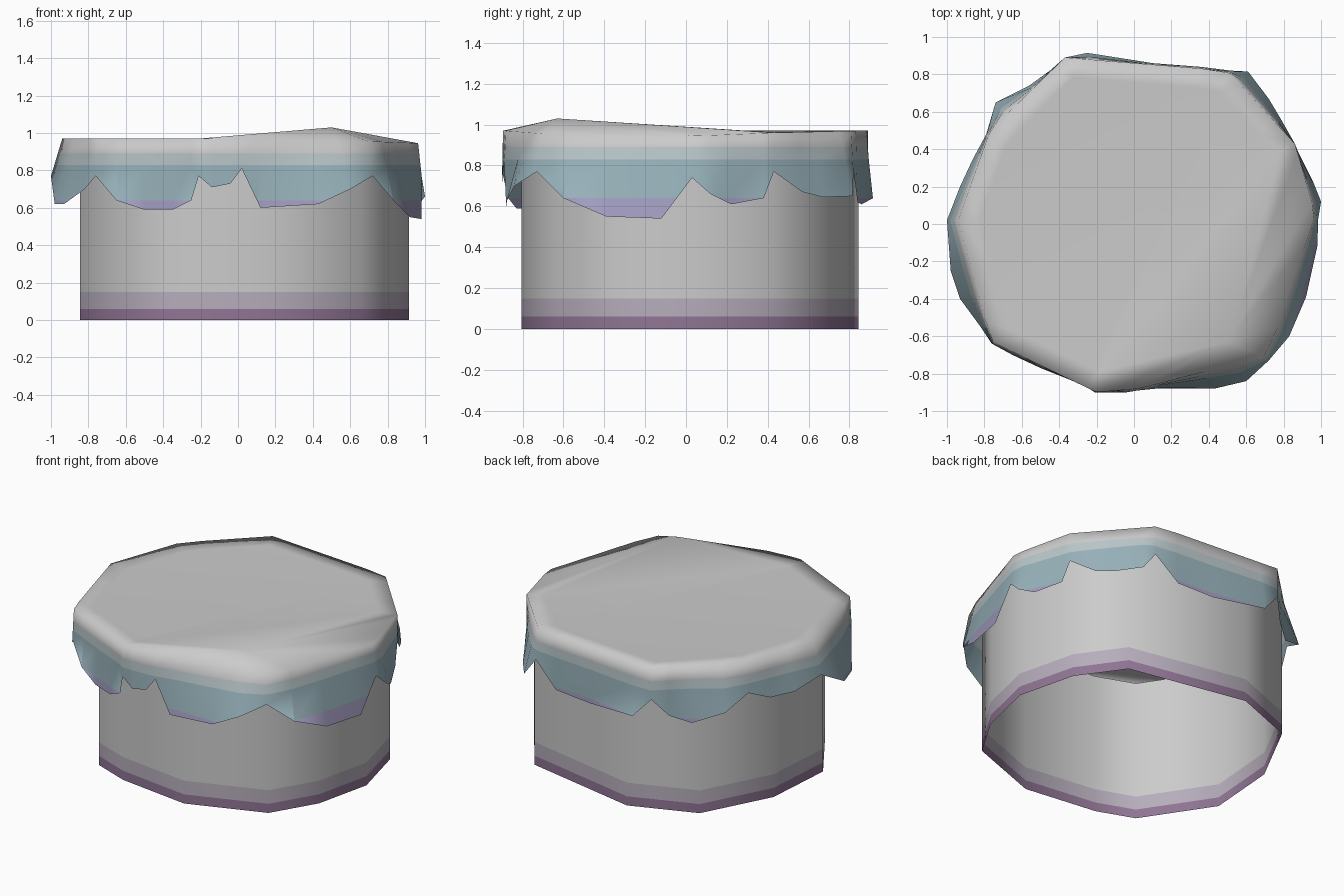
import bpy, bmesh, math
from mathutils import Vector

if "Cube" in bpy.data.objects:
    bpy.data.objects.remove(bpy.data.objects["Cube"])


def material(name, color):
    m = bpy.data.materials.new(name)
    m.diffuse_color = (*color, 1)
    m.use_nodes = True
    m.node_tree.nodes["Principled BSDF"].inputs["Base Color"].default_value = m.diffuse_color
    return m


def finish(name, bm, bands):
    """Cut the mesh into height bands, colour each band, smooth it.
    bands: (upper height, material) from the bottom up."""
    for top, _ in bands[:-1]:
        geom = bm.verts[:] + bm.edges[:] + bm.faces[:]
        bmesh.ops.bisect_plane(bm, geom=geom, plane_co=(0, 0, top), plane_no=(0, 0, 1))
    for f in bm.faces:
        z = f.calc_center_median().z
        f.material_index = next((i for i, b in enumerate(bands) if z < b[0]), len(bands) - 1)
    me = bpy.data.meshes.new(name)
    bm.to_mesh(me)
    bm.free()
    for _, m in bands:
        me.materials.append(m)
    ob = bpy.data.objects.new(name, me)
    bpy.context.collection.objects.link(ob)
    bpy.ops.object.select_all(action='DESELECT')
    ob.select_set(True)
    bpy.context.view_layer.objects.active = ob
    bpy.ops.object.shade_smooth_by_angle(angle=math.radians(100))


def strip(bm, low, high):
    n = len(low)
    for i in range(n):
        j = (i + 1) % n
        bm.faces.new((low[i], low[j], high[j], high[i]))


def on_polygon(poly, x, y):
    """Point where the ray from the centre through (x, y) meets the polygon."""
    d = Vector((x, y))
    for i, p in enumerate(poly):
        a, b = Vector(p), Vector(poly[(i + 1) % len(poly)])
        e = b.xy - a.xy
        den = d.x * e.y - d.y * e.x
        if abs(den) < 1e-9:
            continue
        t = (a.x * e.y - a.y * e.x) / den
        s = (a.x * d.y - a.y * d.x) / den
        if t > 0 and -1e-6 <= s <= 1 + 1e-6:
            return a.lerp(b, s)


grey = material("grey", (0.62, 0.62, 0.62))
pale_lilac = material("pale_lilac", (0.57, 0.55, 0.58))
lilac = material("lilac_grey", (0.47, 0.42, 0.50))
plum = material("plum", (0.28, 0.18, 0.30))
pale_teal = material("pale_teal", (0.48, 0.56, 0.58))
teal = material("teal", (0.31, 0.44, 0.49))
violet = material("violet", (0.36, 0.33, 0.52))

# Hollow round wall, open underneath
wall = [(.915, .03), (.82, .41), (.62, .69), (-.16, .845), (-.58, .685), (-.81, .245),
        (-.845, -.22), (-.56, -.65), (-.32, -.74), (.17, -.805), (.66, -.625), (.83, -.34)]
bm = bmesh.new()
strip(bm, [bm.verts.new((x, y, 0)) for x, y in wall],
      [bm.verts.new((x, y, .93)) for x, y in wall])
finish("wall", bm, [(.06, plum), (.15, lilac), (.32, pale_lilac), (1, grey)])

# Draped cover: upper rim outline and ragged hem
rim = [(.97, .05, .945), (.86, .43, .96), (.5, .82, .97), (-.37, .89, .97), (-.77, .5, .97),
       (-.94, .02, .97), (-.76, -.63, .97), (-.2, -.9, .97), (.03, -.88, .97), (.72, -.7, .955)]
hem = [(.985, .03, .74), (1.0, .12, .66), (.96, .22, .61), (.88, .38, .64),
       (.86, .43, .77), (.78, .57, .67), (.72, .67, .645), (.61, .815, .65),
       (.52, .82, .77), (.36, .84, .62), (.1, .86, .61), (-.25, .915, .64),
       (-.37, .89, .77), (-.45, .82, .66), (-.56, .74, .61), (-.74, .65, .69),
       (-.79, .48, .77), (-.86, .35, .71), (-.93, .2, .71),
       (-1.0, .02, .77), (-.98, -.25, .62), (-.93, -.4, .62), (-.82, -.55, .70),
       (-.76, -.64, .77), (-.65, -.70, .64), (-.5, -.77, .59), (-.35, -.83, .59), (-.25, -.87, .64),
       (-.21, -.90, .77), (-.14, -.90, .71), (-.04, -.90, .73),
       (.02, -.89, .81), (.12, -.88, .60), (.43, -.88, .62), (.6, -.84, .70),
       (.72, -.73, .77), (.83, -.6, .64), (.92, -.39, .55), (.98, -.12, .54)]
bm = bmesh.new()
low = [bm.verts.new(p) for p in hem]
high = [bm.verts.new(on_polygon(rim, p[0], p[1])) for p in hem]
strip(bm, low, high)

# Top: flat face with a soft border, plus one raised fold near the front right
a, b = hem.index((.86, .43, .77)), hem.index((-.21, -.90, .77))
ring = high[a:b + 1]
inner = [bm.verts.new((v.co.x * .88, v.co.y * .88, .965)) for v in ring]
for i in range(len(ring) - 1):
    bm.faces.new((ring[i], ring[i + 1], inner[i + 1], inner[i]))
bm.faces.new(inner)
fold = bm.verts.new((.5, -.63, 1.03))
edge = high[b:] + high[:a + 1] + [inner[0], inner[-1]]
for p, q in zip(edge, edge[1:] + edge[:1]):
    bm.faces.new((p, q, fold))
finish("draped_cover", bm, [(.64, violet), (.83, teal), (.89, pale_teal), (1.1, grey)])
